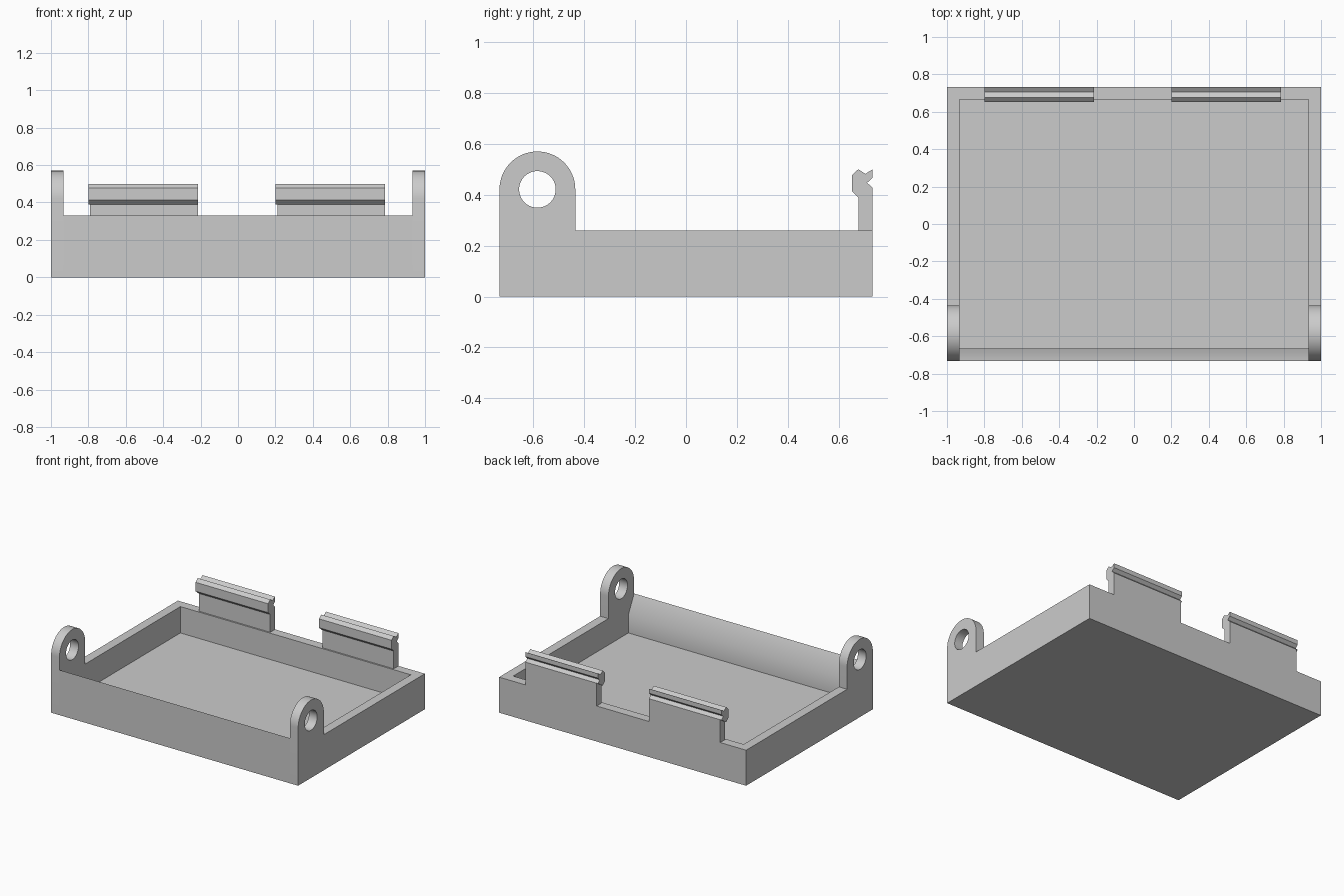
import bpy, bmesh
from math import sin, cos, pi
from mathutils import Vector

cube = bpy.data.objects.get("Cube")
if cube:
    bpy.data.objects.remove(cube, do_unlink=True)

grey = bpy.data.materials.new("plain grey")
grey.use_nodes = True
GREY = (0.6, 0.6, 0.6, 1)
grey.diffuse_color = GREY
grey.node_tree.nodes["Principled BSDF"].inputs["Base Color"].default_value = GREY

HALF_X, HALF_Y, WALL, RIM = 1.0, 0.733, 0.067, 0.26
IN_X, IN_Y = HALF_X - WALL, HALF_Y - WALL


def arc(cy, cz, r, start, end, steps):
    return [(cy + r * cos(start + (end - start) * i / steps),
             cz + r * sin(start + (end - start) * i / steps)) for i in range(steps + 1)]


def extrude_profile(name, loops, x0, x1):
    """Fill closed (y, z) loops, later loops being holes, and extrude along x."""
    bm = bmesh.new()
    edges = []
    for loop in loops:
        vs = [bm.verts.new((x0, y, z)) for y, z in loop]
        edges += [bm.edges.new((a, b)) for a, b in zip(vs, vs[1:] + vs[:1])]
    bmesh.ops.triangle_fill(bm, edges=edges, use_beauty=True, normal=Vector((1, 0, 0)))
    out = bmesh.ops.extrude_face_region(bm, geom=bm.faces[:], use_keep_orig=True)
    moved = [g for g in out["geom"] if isinstance(g, bmesh.types.BMVert)]
    bmesh.ops.translate(bm, verts=moved, vec=(x1 - x0, 0, 0))
    bmesh.ops.recalc_face_normals(bm, faces=bm.faces[:])
    mesh = bpy.data.meshes.new(name)
    bm.to_mesh(mesh)
    bm.free()
    mesh.materials.append(grey)
    obj = bpy.data.objects.new(name, mesh)
    bpy.context.collection.objects.link(obj)
    bpy.ops.object.select_all(action="DESELECT")
    obj.select_set(True)
    bpy.context.view_layer.objects.active = obj
    bpy.ops.object.shade_smooth_by_angle(angle=pi / 6)
    return obj


# Tray: floor, back wall and taller front wall with a sloped inner edge
extrude_profile("tray", [[
    (-HALF_Y, 0), (HALF_Y, 0), (HALF_Y, RIM), (IN_Y, RIM), (IN_Y, WALL),
    (-IN_Y, WALL), (-IN_Y, 0.2), (-HALF_Y, 0.33)]], -IN_X, IN_X)

# Side walls, each with a round-topped hinge lug at the front
LUG_R, LUG_Z = 0.149, 0.421
lug_y = -HALF_Y + LUG_R
side = [(-HALF_Y, 0), (HALF_Y, 0), (HALF_Y, RIM), (lug_y + LUG_R, RIM)]
side += arc(lug_y, LUG_Z, LUG_R, 0, pi, 32)
hole = arc(lug_y, LUG_Z, 0.072, 0, 2 * pi, 40)[:-1]
extrude_profile("left_side_wall", [side, hole], IN_X, HALF_X)
extrude_profile("right_side_wall", [side, hole], -HALF_X, -IN_X)

# Snap clips on the back wall: upright tab and notched head
CLIP_Y = 0.677
tab = [(CLIP_Y, RIM), (HALF_Y, RIM), (HALF_Y, 0.427), (CLIP_Y, 0.39)]
head = [(CLIP_Y, 0.39), (HALF_Y, 0.427), (0.712, 0.447), (HALF_Y, 0.467),
        (HALF_Y, 0.5), (0.705, 0.482), (CLIP_Y, 0.5), (0.653, 0.478), (0.653, 0.413)]
for label, x in (("left", 0.2), ("right", -0.8)):
    extrude_profile(label + "_clip_tab", [tab], x + 0.01, x + 0.587)
    extrude_profile(label + "_clip_head", [head], x, x + 0.587)
